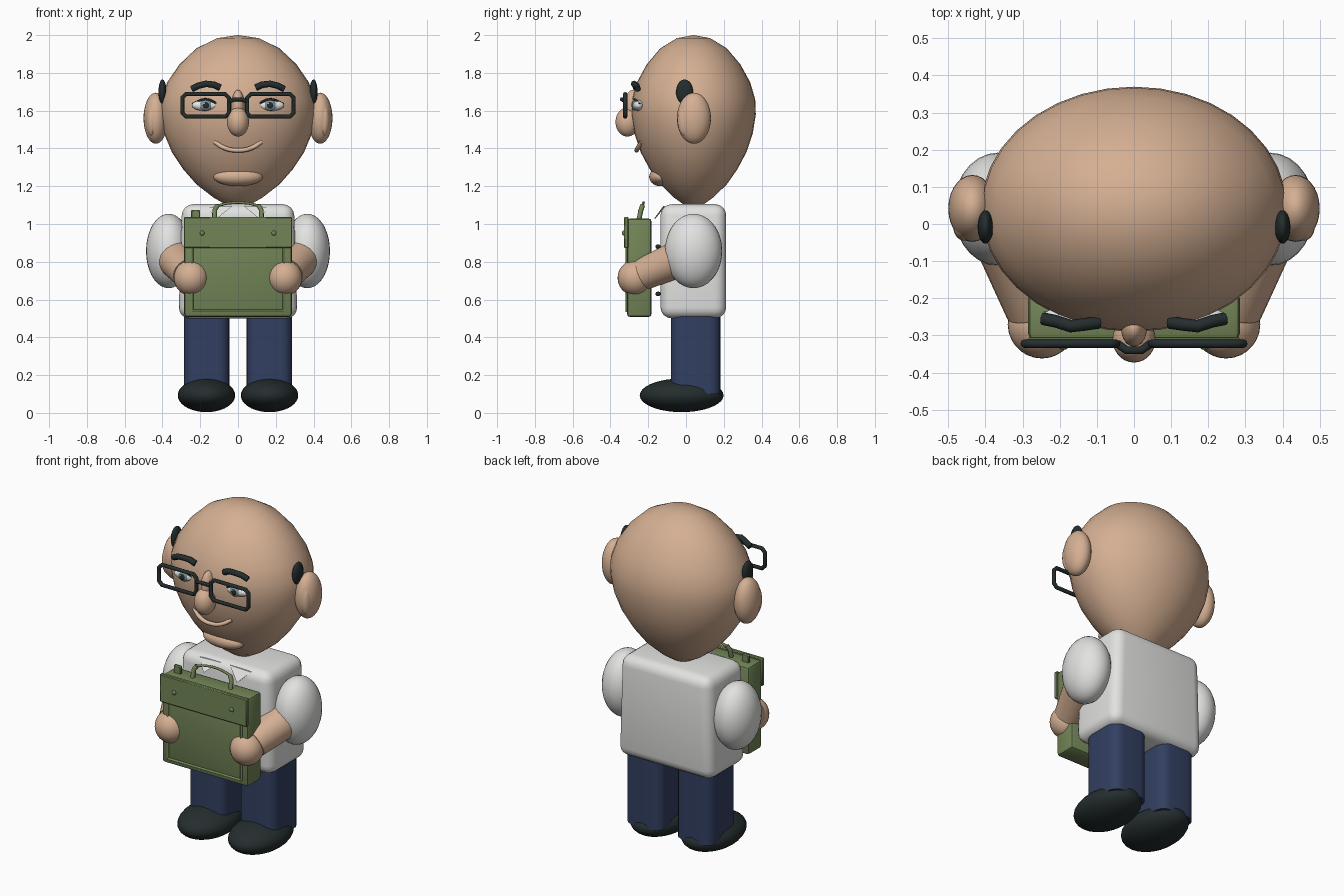
import bpy, bmesh, math
from mathutils import Vector

if "Cube" in bpy.data.objects:
    bpy.data.objects.remove(bpy.data.objects["Cube"])


def material(name, rgb):
    m = bpy.data.materials.new(name)
    m.diffuse_color = (*rgb, 1)
    m.use_nodes = True
    m.node_tree.nodes["Principled BSDF"].inputs["Base Color"].default_value = m.diffuse_color
    return m


SKIN = material("skin", (0.66, 0.43, 0.29))
LIP = material("lip", (0.72, 0.48, 0.33))
WHITE = material("shirt_white", (0.76, 0.76, 0.75))
EYE = material("eye_white", (0.85, 0.86, 0.86))
IRIS = material("iris_grey", (0.22, 0.29, 0.31))
DARK = material("near_black", (0.018, 0.026, 0.027))
NAVY = material("navy", (0.032, 0.05, 0.12))
GREEN = material("olive_green", (0.17, 0.235, 0.095))


def finish(bm, name, mat, angle=40):
    bmesh.ops.recalc_face_normals(bm, faces=bm.faces)
    me = bpy.data.meshes.new(name)
    bm.to_mesh(me)
    bm.free()
    ob = bpy.data.objects.new(name, me)
    bpy.context.collection.objects.link(ob)
    me.materials.append(mat)
    bpy.ops.object.select_all(action='DESELECT')
    ob.select_set(True)
    bpy.context.view_layer.objects.active = ob
    bpy.ops.object.shade_smooth_by_angle(angle=math.radians(angle))
    return ob


def ellipsoid(name, c, r, mat, seg=28, rings=18):
    bm = bmesh.new()
    bmesh.ops.create_uvsphere(bm, u_segments=seg, v_segments=rings, radius=1)
    for v in bm.verts:
        v.co = Vector(a + b * k for a, b, k in zip(c, v.co, r))
    return finish(bm, name, mat)


def box(name, lo, hi, mat, bevel=0.0, seg=4, vertical_only=False, taper=1.0):
    bm = bmesh.new()
    bmesh.ops.create_cube(bm, size=1)
    for v in bm.verts:
        top = v.co.z > 0
        v.co = Vector(a + (b - a) * (k + 0.5) for a, b, k in zip(lo, hi, v.co))
        if top:
            v.co.x *= taper
    if bevel:
        edges = [e for e in bm.edges if not vertical_only
                 or abs(e.verts[0].co.z - e.verts[1].co.z) > 0.01]
        bmesh.ops.bevel(bm, geom=edges, offset=bevel, segments=seg, profile=0.5, affect='EDGES')
    return finish(bm, name, mat)


def tube(name, pts, radius, mat, cyclic=False, smooth=False):
    cu = bpy.data.curves.new(name, 'CURVE')
    cu.dimensions = '3D'
    cu.bevel_depth = radius
    cu.bevel_resolution = 2
    cu.use_fill_caps = True
    if smooth:
        sp = cu.splines.new('BEZIER')
        sp.bezier_points.add(len(pts) - 1)
        for p, co in zip(sp.bezier_points, pts):
            p.co = co
            p.handle_left_type = p.handle_right_type = 'AUTO'
    else:
        sp = cu.splines.new('POLY')
        sp.points.add(len(pts) - 1)
        for p, co in zip(sp.points, pts):
            p.co = (*co, 1)
    sp.use_cyclic_u = cyclic
    cu.materials.append(mat)
    ob = bpy.data.objects.new(name, cu)
    bpy.context.collection.objects.link(ob)
    bpy.ops.object.select_all(action='DESELECT')
    ob.select_set(True)
    bpy.context.view_layer.objects.active = ob
    bpy.ops.object.convert(target='MESH')
    return ob


def cone(name, a, b, ra, rb, mat):
    a, b = Vector(a), Vector(b)
    bm = bmesh.new()
    bmesh.ops.create_cone(bm, cap_ends=True, segments=24, radius1=ra, radius2=rb, depth=(b - a).length)
    q = (b - a).to_track_quat('Z', 'Y')
    for v in bm.verts:
        v.co = q @ v.co + (a + b) / 2
    return finish(bm, name, mat)


# Egg-shaped head, turned from a profile and flattened front to back
profile = [(0, 2.0), (0.11, 1.984), (0.22, 1.93), (0.31, 1.845), (0.375, 1.75), (0.408, 1.66),
           (0.412, 1.58), (0.392, 1.48), (0.35, 1.38), (0.29, 1.29), (0.22, 1.21),
           (0.13, 1.14), (0.06, 1.10), (0, 1.09)]
bm = bmesh.new()
vs = [bm.verts.new((r, 0, z)) for r, z in profile]
es = [bm.edges.new(p) for p in zip(vs, vs[1:])]
bmesh.ops.spin(bm, geom=vs + es, cent=(0, 0, 0), axis=(0, 0, 1), angle=math.tau, steps=36)
bmesh.ops.remove_doubles(bm, verts=bm.verts, dist=1e-4)
for v in bm.verts:
    v.co.y = v.co.y * 0.8 + 0.04
finish(bm, "head", SKIN, 60)

# Nose, chin and smile
ellipsoid("nose_tip", (0, -0.31, 1.54), (0.058, 0.063, 0.077), SKIN)
ellipsoid("nose_bridge", (0, -0.28, 1.62), (0.035, 0.05, 0.09), SKIN)
ellipsoid("chin", (0, -0.135, 1.25), (0.13, 0.06, 0.05), SKIN)
tube("mouth", [(-0.125, -0.235, 1.435), (-0.07, -0.255, 1.402), (0, -0.262, 1.39),
               (0.07, -0.255, 1.402), (0.125, -0.235, 1.435)], 0.012, LIP, smooth=True)

# Glasses bridge
tube("glasses_bridge", [(-0.045, -0.322, 1.65), (-0.02, -0.34, 1.66), (0.02, -0.34, 1.66),
                        (0.045, -0.322, 1.65)], 0.011, DARK)

# Torso with slight taper, and shirt buttons
box("shirt", (-0.315, -0.135, 0.50), (0.315, 0.213, 1.105), WHITE, 0.06, taper=0.94)
for z in (0.63, 0.73, 0.88):
    ellipsoid("shirt_button", (0, -0.148, z), (0.012, 0.014, 0.012), DARK, 12, 8)

for s in (-1, 1):
    # Ears and side hair
    ellipsoid("ear", (s * 0.435, 0.042, 1.56), (0.065, 0.09, 0.135), SKIN)
    ellipsoid("inner_ear", (s * 0.457, -0.005, 1.55), (0.03, 0.04, 0.085), SKIN)
    ellipsoid("side_hair", (s * 0.40, -0.008, 1.70), (0.021, 0.045, 0.065), DARK)

    # Eyes and brows
    ellipsoid("eyeball", (s * 0.17, -0.25, 1.628), (0.074, 0.03, 0.03), EYE)
    ellipsoid("iris", (s * 0.17, -0.272, 1.628), (0.031, 0.013, 0.028), IRIS)
    ellipsoid("pupil", (s * 0.17, -0.279, 1.628), (0.019, 0.009, 0.019), DARK, 16, 10)
    ellipsoid("eye_glint", (s * 0.17 - 0.009, -0.287, 1.637), (0.005, 0.003, 0.005), EYE, 10, 6)
    tube("upper_lid", [(s * 0.24, -0.245, 1.635), (s * 0.17, -0.272, 1.66), (s * 0.097, -0.265, 1.63)],
         0.006, DARK, smooth=True)
    tube("eyebrow", [(s * 0.245, -0.255, 1.715), (s * 0.21, -0.262, 1.732), (s * 0.17, -0.275, 1.742),
                     (s * 0.13, -0.27, 1.738), (s * 0.095, -0.265, 1.722)], 0.017, DARK)

    # Glasses rim with cut corners
    x0, x1, z0, z1, k = 0.048, 0.295, 1.568, 1.688, 0.02
    rim = [(x0 + k, z0), (x1 - k, z0), (x1, z0 + k), (x1, z1 - k),
           (x1 - k, z1), (x0 + k, z1), (x0, z1 - k), (x0, z0 + k)]
    tube("glasses_rim", [(s * x, -0.322, z) for x, z in rim], 0.0115, DARK, cyclic=True)

    # Sleeves, forearms and hands
    ellipsoid("sleeve", (s * 0.367, 0.04, 0.857), (0.12, 0.152, 0.197), WHITE)
    cone("forearm", (s * 0.335, -0.03, 0.82), (s * 0.262, -0.225, 0.735), 0.1, 0.085, SKIN)
    ellipsoid("hand", (s * 0.248, -0.27, 0.715), (0.092, 0.092, 0.094), SKIN)

    # Legs and shoes
    x = sorted((s * 0.046, s * 0.286))
    box("trouser_leg", (x[0], -0.08, 0.10), (x[1], 0.182, 0.53), NAVY, 0.06, 5, True)
    ellipsoid("shoe", (s * 0.167, -0.023, 0.093), (0.152, 0.222, 0.089), DARK)

    # Collar points
    bm = bmesh.new()
    tri = [(s * 0.03, -0.12, 1.095), (s * 0.17, -0.12, 1.09), (s * 0.11, -0.168, 1.03)]
    f = bm.faces.new([bm.verts.new(p) for p in tri])
    ext = bmesh.ops.extrude_face_region(bm, geom=[f])
    for v in ext['geom']:
        if isinstance(v, bmesh.types.BMVert):
            v.co.y += 0.008
    finish(bm, "collar_point", WHITE, 20)

    # Case hardware: flap studs, side piping and handle posts
    ellipsoid("case_stud", (s * 0.19, -0.331, 0.952), (0.013, 0.008, 0.013), GREEN, 14, 8)
    tube("case_side_piping", [(s * 0.243, -0.314, 0.54), (s * 0.243, -0.314, 0.88)], 0.007, GREEN)
    tube("case_handle_post", [(s * 0.125, -0.25, 1.02), (s * 0.123, -0.238, 1.075),
                              (s * 0.108, -0.23, 1.098)], 0.013, GREEN)

# Satchel held in front
box("case_body", (-0.285, -0.313, 0.507), (0.285, -0.182, 1.03), GREEN, 0.018, 2)
box("case_flap", (-0.287, -0.329, 0.872), (0.287, -0.305, 1.038), GREEN, 0.005, 1)
tube("case_bottom_piping", [(-0.243, -0.314, 0.54), (0.243, -0.314, 0.54)], 0.007, GREEN)
tube("case_handle", [(-0.11, -0.23, 1.096), (-0.05, -0.226, 1.11), (0.05, -0.226, 1.11),
                     (0.11, -0.23, 1.096)], 0.007, GREEN, smooth=True)
box("case_strap_tab", (-0.248, -0.255, 1.02), (-0.2, -0.235, 1.075), GREEN, 0.005, 1)
